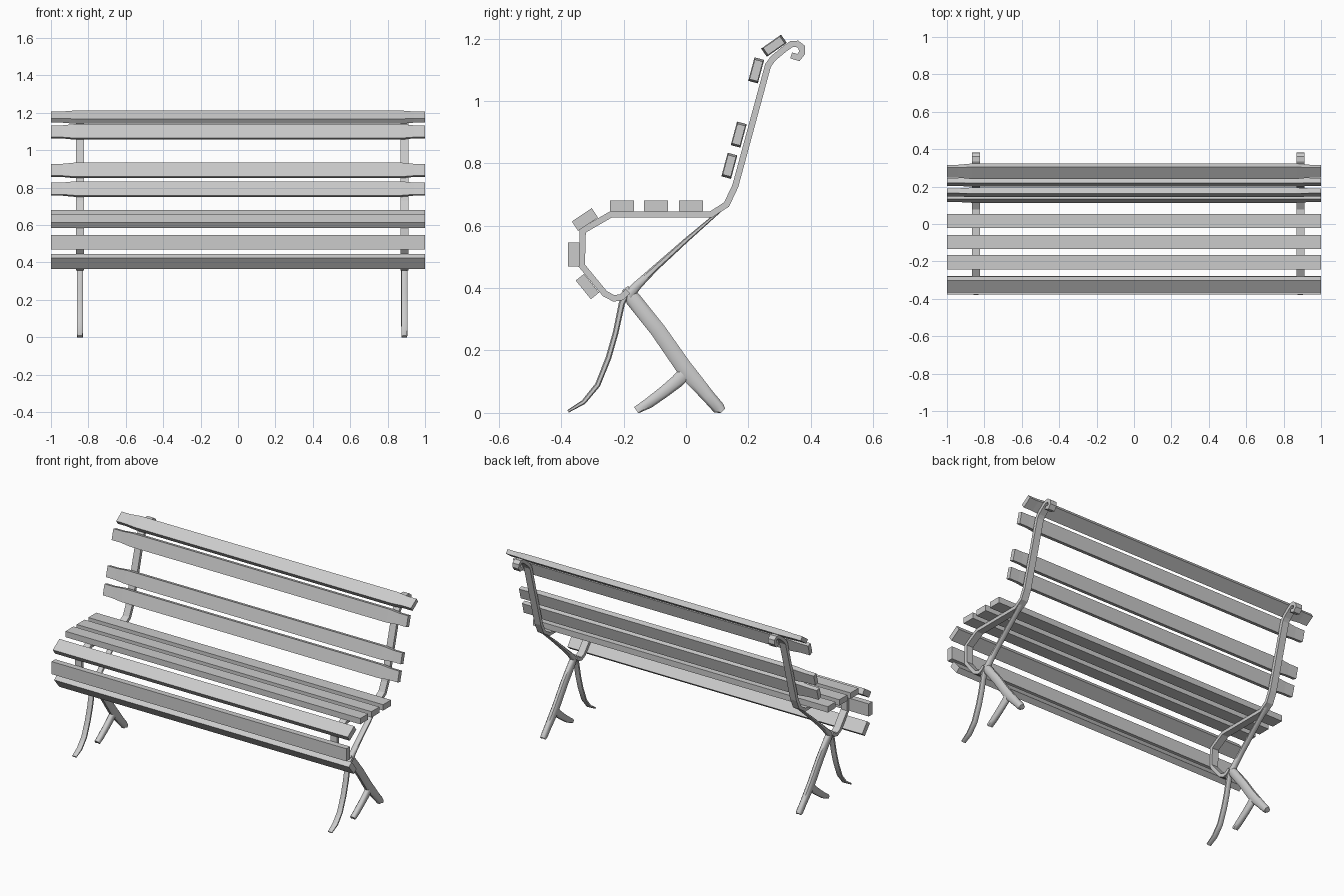
import bpy, math
from mathutils import Vector

if "Cube" in bpy.data.objects:
    bpy.data.objects.remove(bpy.data.objects["Cube"])

FRAME_X = (-0.845, 0.889)


def loft(name, rings, smooth=False):
    n = len(rings[0])
    verts = [v for r in rings for v in r]
    faces = [tuple(range(n)), tuple(range(len(verts) - n, len(verts)))]
    for i in range(len(rings) - 1):
        for j in range(n):
            k = (j + 1) % n
            faces.append((i * n + j, i * n + k, (i + 1) * n + k, (i + 1) * n + j))
    me = bpy.data.meshes.new(name)
    me.from_pydata(verts, [], faces)
    ob = bpy.data.objects.new(name, me)
    bpy.context.collection.objects.link(ob)
    bpy.ops.object.select_all(action='DESELECT')
    ob.select_set(True)
    bpy.context.view_layer.objects.active = ob
    bpy.ops.object.mode_set(mode='EDIT')
    bpy.ops.mesh.select_all(action='SELECT')
    bpy.ops.mesh.normals_make_consistent(inside=False)
    bpy.ops.object.mode_set(mode='OBJECT')
    if smooth:
        bpy.ops.object.shade_smooth_by_angle(angle=math.radians(50))
    return ob


def sweep(name, path, section, x, smooth=False):
    """Mitred sweep in the y-z plane; path = (y, z, thickness, x width)."""
    pts = [Vector(p[:2]) for p in path]
    rings = []
    for i, p in enumerate(path):
        a = (pts[i] - pts[max(i - 1, 0)]).normalized()
        b = (pts[min(i + 1, len(pts) - 1)] - pts[i]).normalized()
        d = (a + b).normalized()
        nrm = Vector((-d.y, d.x))
        ref = a if a.length else b
        miter = 1 / max(0.6, d.dot(ref))
        ring = []
        for u, w in section:
            q = pts[i] + nrm * (u * p[2] * miter)
            ring.append((x + w * p[3], q.x, max(q.y, 0)))
        rings.append(ring)
    return loft(name, rings, smooth)


RECT = [(-.5, -.5), (.5, -.5), (.5, .5), (-.5, .5)]
OCT = [(-.5, -.25), (-.28, -.5), (.28, -.5), (.5, -.25),
       (.5, .25), (.28, .5), (-.28, .5), (-.5, .25)]


def slat(name, y, z, deg, length, thick, taper=1.0):
    c, s = math.cos(math.radians(deg)), math.sin(math.radians(deg))
    stations = [(-1, taper), (-.94, taper), (-.87, 1), (.87, 1), (.94, taper), (1, taper)]
    if taper == 1:
        stations = [(-1, 1), (1, 1)]
    loft(name, [[(x, y + k * (u * length * c - v * thick * s),
                  z + k * (u * length * s + v * thick * c)) for u, v in RECT]
                for x, k in stations])


# Seat slats
for i, y in enumerate((-0.205, -0.096, 0.016)):
    slat(f"seat_slat_{i + 1}", y, 0.663, 0, 0.077, 0.036)

# Slats wrapping round the front edge
slat("front_slat_top", -0.324, 0.620, 34, 0.077, 0.036)
slat("front_slat_middle", -0.360, 0.508, 90, 0.077, 0.036)
slat("front_slat_bottom", -0.316, 0.405, -51, 0.077, 0.034)

# Backrest slats with slimmer ends
for i, (y, z, a) in enumerate(((0.139, 0.792, 75), (0.169, 0.892, 75),
                               (0.225, 1.098, 75), (0.282, 1.177, 35))):
    slat(f"back_slat_{i + 1}", y, z, a, 0.078, 0.032, 0.84)

# Flat bar of the seat and back, ending in a scroll
BAR = [(-.186, .390), (-.207, .371), (-.231, .367), (-.260, .382), (-.334, .472),
       (-.331, .584), (-.241, .636), (.080, .636), (.130, .668), (.158, .727),
       (.263, 1.114), (.279, 1.136), (.315, 1.166), (.338, 1.182), (.357, 1.183),
       (.371, 1.172), (.372, 1.154), (.360, 1.139), (.337, 1.146)]
# Cast legs: y, z, thickness, x width
BRACE = [(.118, .655, .008, .030), (0, .553, .015, .032), (-.10, .463, .020, .032),
         (-.155, .410, .028, .032), (-.185, .375, .036, .032)]
REAR_LEG = [(-.195, .400, .022, .026), (-.170, .365, .050, .032), (-.09, .265, .050, .034),
            (-.01, .150, .052, .034), (.025, .107, .050, .034), (.070, .055, .042, .032),
            (.105, .015, .040, .032), (.117, .004, .026, .030)]
TOE = [(.005, .135, .046, .030), (-.03, .100, .042, .032), (-.07, .068, .038, .032),
       (-.12, .031, .034, .032), (-.158, .006, .030, .030)]
FRONT_LEG = [(-.190, .385, .022, .030), (-.206, .350, .020, .032), (-.226, .255, .018, .032),
             (-.248, .178, .018, .032), (-.283, .090, .017, .032),
             (-.328, .035, .015, .032), (-.378, .005, .009, .028)]

for side, x in zip(("left", "right"), FRAME_X):
    sweep(f"{side}_frame_bar", [(y, z, .020, .043) for y, z in BAR], RECT, x)
    sweep(f"{side}_seat_brace", BRACE, OCT, x, True)
    sweep(f"{side}_rear_leg", REAR_LEG, OCT, x, True)
    sweep(f"{side}_rear_leg_toe", TOE, OCT, x, True)
    sweep(f"{side}_front_leg", FRONT_LEG, OCT, x, True)
